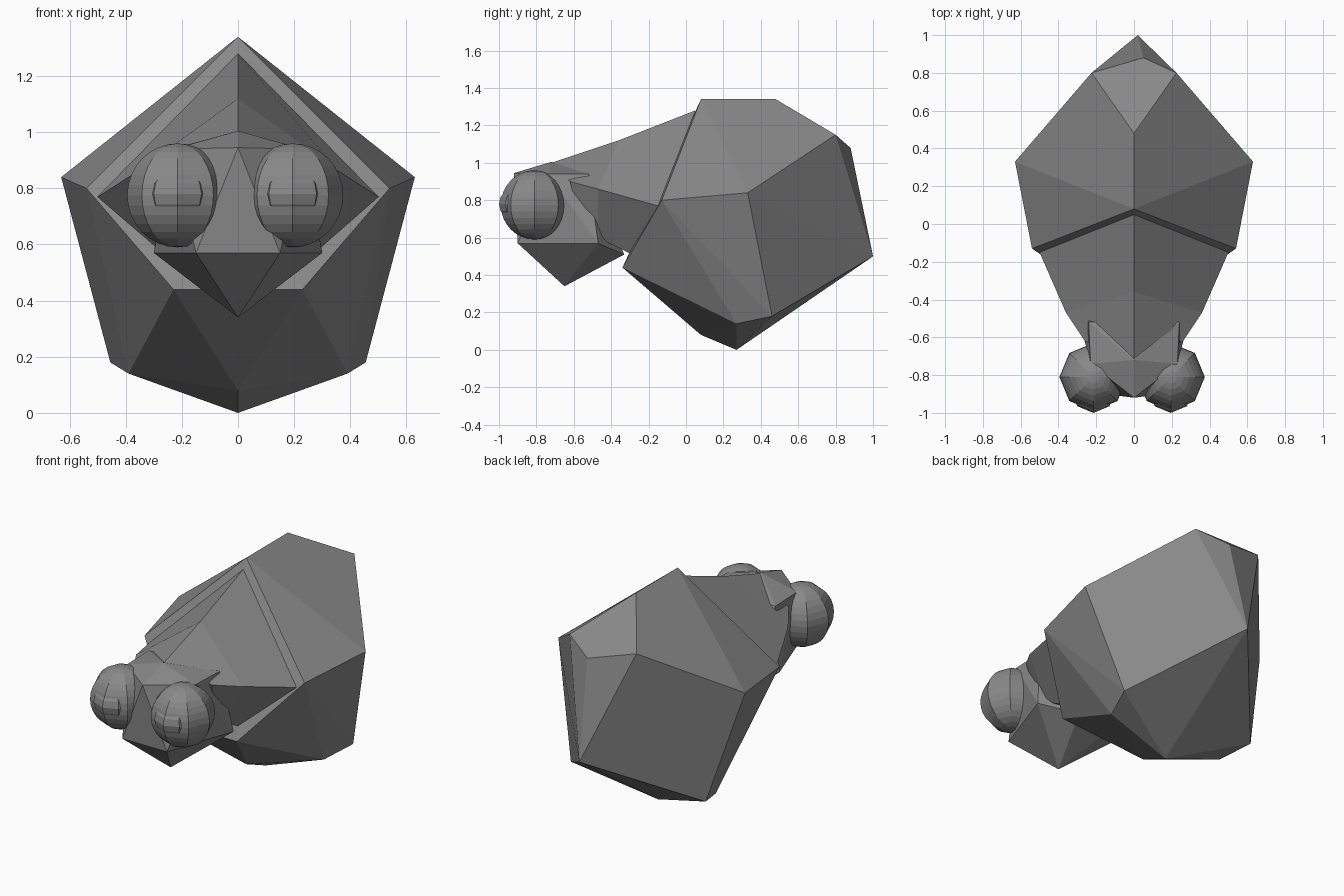
import bpy, bmesh, math

if "Cube" in bpy.data.objects:
    bpy.data.objects.remove(bpy.data.objects["Cube"])

grey = bpy.data.materials.new("stone grey")
grey.diffuse_color = (0.25, 0.25, 0.25, 1)
grey.use_nodes = True
grey.node_tree.nodes["Principled BSDF"].inputs["Base Color"].default_value = grey.diffuse_color


def finish(bm, name):
    bmesh.ops.recalc_face_normals(bm, faces=bm.faces)
    mesh = bpy.data.meshes.new(name)
    bm.to_mesh(mesh)
    bm.free()
    mesh.materials.append(grey)
    obj = bpy.data.objects.new(name, mesh)
    bpy.context.collection.objects.link(obj)
    return obj


def mirrored(points):
    """Centre points stay single, side points appear on both sides."""
    return points + [(-x, y, z) for x, y, z in points if x]


def hull(name, points):
    bm = bmesh.new()
    for p in points:
        bm.verts.new(p)
    bmesh.ops.convex_hull(bm, input=bm.verts)
    bmesh.ops.dissolve_limit(bm, angle_limit=math.radians(2),
                             verts=bm.verts, edges=bm.edges)
    return finish(bm, name)


def loft(name, rings):
    """Skin five-sided rings given as ridge, cheek edge and jaw points."""
    bm = bmesh.new()
    loops = []
    for top, side, low in rings:
        left = [(-p[0], p[1], p[2]) for p in (low, side)]
        loops.append([bm.verts.new(p) for p in (top, side, low, *left)])
    for a, b in zip(loops, loops[1:]):
        for i in range(5):
            j = (i + 1) % 5
            bm.faces.new((a[i], a[j], b[j], b[i]))
    bm.faces.new(loops[0])
    bm.faces.new(loops[-1])
    return finish(bm, name)


def ball(name, centre, size, rings):
    """Eight-sided ball with a corner facing forward."""
    bm = bmesh.new()
    bmesh.ops.create_uvsphere(bm, u_segments=8, v_segments=rings, radius=1)
    for v in bm.verts:
        v.co = [c + s * k for c, s, k in zip(centre, size, v.co)]
    return finish(bm, name)


# Faceted body
hull("body", mirrored([
    (0, 0.08, 1.34), (0, 0.48, 1.34), (0.05, 0.88, 1.08), (0.03, 1.0, 0.5),
    (0, 0.08, 0.08), (0, 0.27, 0.0)][:2] + [
    (0, 0.08, 0.08), (0, 0.27, 0.0),
    (0.63, 0.33, 0.84), (0.54, -0.13, 0.80), (0.23, -0.34, 0.44),
    (0.455, 0.46, 0.18), (0.39, 0.27, 0.14), (0.225, 0.80, 1.15)])
    + [(0.05, 0.88, 1.08), (0.02, 1.0, 0.5)])

# Tapered head with a roof ridge and cheek edges
loft("head", [
    ((0, 0.05, 1.28), (0.50, -0.15, 0.77), (0.21, -0.29, 0.51)),
    ((0, -0.36, 1.12), (0.36, -0.47, 0.86), (0.24, -0.47, 0.60)),
    ((0, -0.72, 1.00), (0.26, -0.62, 0.90), (0.22, -0.57, 0.70)),
])

# Snout with a pointed chin
hull("snout", mirrored([
    (0, -0.72, 1.005), (0, -0.92, 0.945), (0.23, -0.74, 0.94), (0.24, -0.52, 0.94),
    (0.15, -0.90, 0.57), (0.30, -0.47, 0.57), (0, -0.65, 0.34),
    (0.12, -0.33, 0.51)]))

# Eyes with a raised pupil
for side, label in ((-1, "left"), (1, "right")):
    ball(label + "_eye", (0.205 * side - 0.01, -0.81, 0.775), (0.18, 0.18, 0.185), 16)
    ball(label + "_pupil", (0.205 * side - 0.01, -0.88, 0.78), (0.12, 0.12, 0.10), 8)
